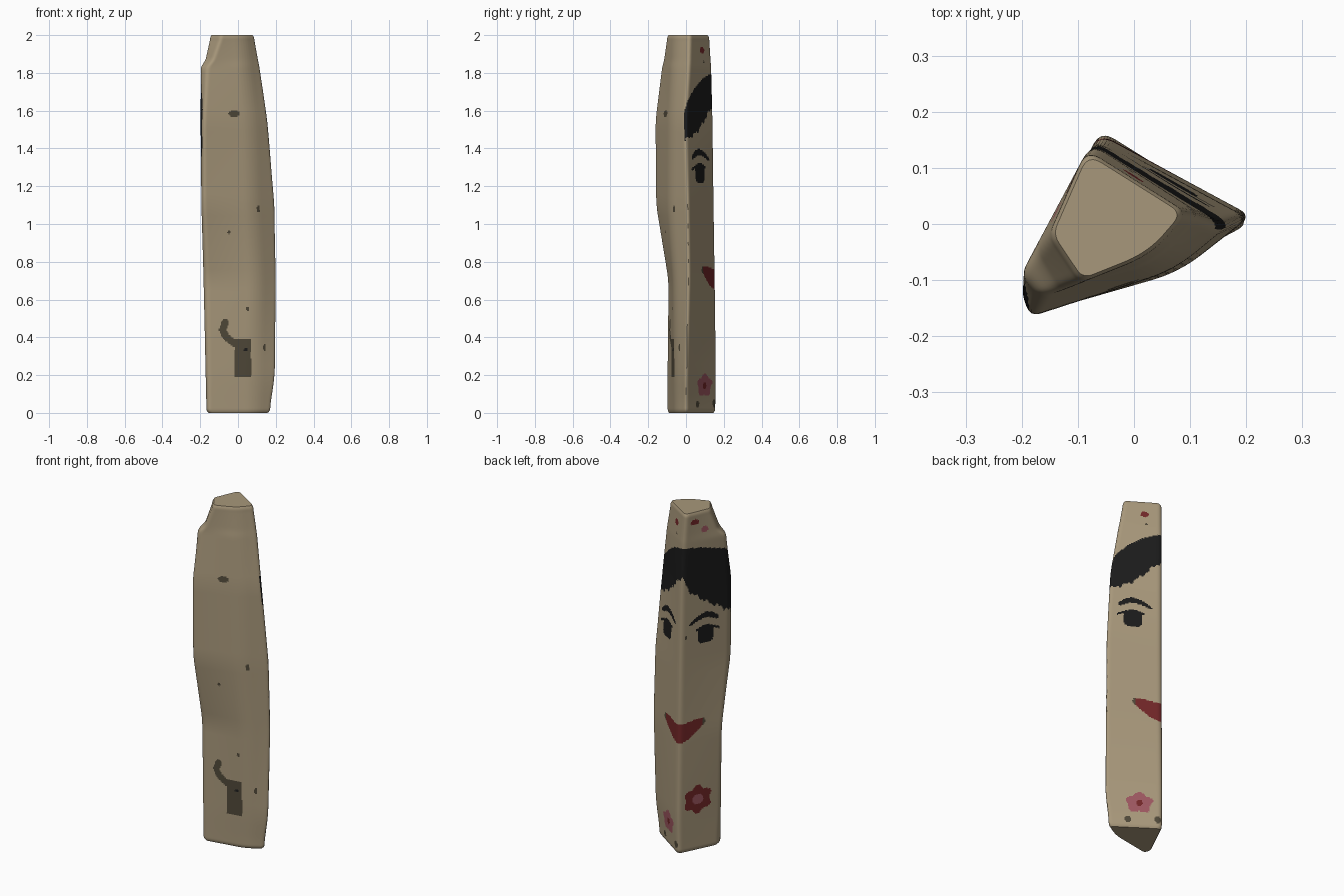
import bpy, bmesh, math
from mathutils import Vector

if "Cube" in bpy.data.objects:
    bpy.data.objects.remove(bpy.data.objects["Cube"])

# Cross-section corners per height: z, left, front-left, front bulge, right, back ridge
LEVELS = [
    (0.03, -.170, -.060, -.160, -.100, .090, -.055, .180, .000, -.060, .165),
    (0.20, -.175, -.070, -.160, -.100, .090, -.060, .206, .000, -.060, .168),
    (0.70, -.187, -.070, -.165, -.094, .100, -.065, .210, .015, -.062, .161),
    (1.10, -.197, -.120, -.185, -.162, .080, -.087, .203, .010, -.066, .155),
    (1.55, -.202, -.120, -.185, -.166, .070, -.082, .165, -.003, -.070, .150),
    (1.83, -.202, -.090, -.165, -.130, .040, -.070, .123, .015, -.077, .143),
    (1.87, -.176, -.050, -.135, -.120, .040, -.062, .115, .017, -.079, .140),
    (1.98, -.152, -.020, -.095, -.105, .030, -.055, .095, .020, -.085, .133),
]
RADII = [.02, .02, .05, .025, .03]
N, ROWS = 168, 286


def lerp_table(table, t):
    """Piecewise linear lookup; first column is the key."""
    if t <= table[0][0]:
        return table[0][1:]
    for a, b in zip(table, table[1:]):
        if t <= b[0]:
            f = (t - a[0]) / (b[0] - a[0])
            return [p + (q - p) * f for p, q in zip(a[1:], b[1:])]
    return table[-1][1:]


def section(z):
    """Rounded outline at height z, as N points with arc length from the back ridge."""
    w = min(.05, .012 + max(0, 1.83 - z) * .3)
    rows = [lerp_table(LEVELS, z + w * k / 3) for k in range(-3, 4)]
    v = [sum(c) / len(rows) for c in zip(*rows)]
    corners = [Vector((v[i], v[i + 1])) for i in range(0, 10, 2)]
    pts = []
    for i in (4, 0, 1, 2, 3):
        p, a, b = corners[i], corners[i - 1], corners[(i + 1) % 5]
        s = p + (a - p).normalized() * min(RADII[i], (a - p).length * .45)
        e = p + (b - p).normalized() * min(RADII[i], (b - p).length * .45)
        for k in range(7):
            t = k / 6
            pts.append(s * (1 - t) ** 2 + p * 2 * t * (1 - t) + e * t * t)
    pts = pts[3:] + pts[:3]
    pts.append(pts[0])
    table, d = [(0, *pts[0])], 0
    for a, b in zip(pts, pts[1:]):
        d += (b - a).length
        table.append((d, *b))
    # softened ends
    edge = min(z, 2 - z)
    k = 1 - .07 * max(0, 1 - edge / .02) ** 2
    ring = [Vector(lerp_table(table, d * i / N)) for i in range(N)]
    mid = sum(ring, Vector((0, 0))) / N
    return [mid + (p - mid) * k for p in ring], d


# Colours
COLOURS = [("wood_tan", (.39, .312, .197)), ("black_paint", (.011, .011, .011)),
           ("red_paint", (.17, .020, .021)), ("pink_paint", (.34, .095, .118)),
           ("brown_paint", (.080, .066, .041))]
TAN, BLACK, RED, PINK, BROWN = range(5)

HAIR_TOP = [(-.30, 1.50), (-.27, 1.60), (-.24, 1.66), (-.18, 1.72), (-.10, 1.77),
            (0, 1.80), (.10, 1.79), (.26, 1.75), (.34, 1.70)]
HAIR_LOW = [(-.30, 1.44), (-.20, 1.47), (-.12, 1.52), (-.06, 1.58), (0, 1.63),
            (.045, 1.54), (.106, 1.49), (.20, 1.43), (.34, 1.35)]
BROW = [(.05, 1.338), (.10, 1.367), (.15, 1.382), (.19, 1.373), (.23, 1.35)]
TAIL = [Vector(p) for p in ((.02, .345), (-.03, .375), (-.065, .405), (-.082, .44), (-.068, .48))]


def blob(a, b, ca, cb, ra, rb, petals=0, depth=.12):
    da, db = (a - ca) / ra, (b - cb) / rb
    return math.hypot(da, db) < 1 + depth * math.cos(petals * math.atan2(da, db)) * (petals > 0)


def near_path(p, path, r):
    for a, b in zip(path, path[1:]):
        t = max(0, min(1, (p - a).dot(b - a) / (b - a).length_squared))
        if (p - a - (b - a) * t).length < r:
            return True
    return False


def front_paint(x, z):
    # small animal shape with curling tail
    if blob(x, z, .04, .335, .01, .008):
        return BLACK
    if -.018 + .02 * (z < .3) * (z - .3) < x < .07 and .19 < z < .39:
        return BROWN
    if near_path(Vector((x, z)), TAIL, .019):
        return BROWN
    # stains
    for cx, cz, rx, rz in ((-.02, 1.583, .03, .017), (.108, 1.08, .009, .017), (-.048, .955, .01, .008),
                           (.05, .55, .008, .012), (.14, .345, .008, .018)):
        if blob(x, z, cx, cz, rx, rz):
            return BROWN
    return TAN


def face_paint(s, z):
    m = abs(s)
    # hair
    rag = .008 * math.sin(s * 90) + .006 * math.sin(s * 210)
    if -.285 < s < .335 and lerp_table(HAIR_LOW, s)[0] + rag < z < lerp_table(HAIR_TOP, s)[0]:
        return BLACK
    # brows
    if .05 < m < .23:
        half = .019 * math.sqrt(max(0, 1 - ((m - .14) / .092) ** 4)) * (.55 + m * 2)
        if abs(z - lerp_table(BROW, m)[0]) < half:
            return BLACK
    # eyes: pupil and upper lash line
    if ((m - .152) / .049) ** 4 + ((z - 1.268) / .051) ** 4 < 1:
        return BLACK
    if .09 < m < .235 and abs(z - 1.307 + 2.5 * (m - .15) ** 2) < .007:
        return BLACK
    # mouth
    if m < .155:
        top = .755 - .008 * math.cos(s * 25)
        if top - .085 * (1 - (m / .155) ** 2) - .012 < z < top + .014:
            return BROWN if m > .138 else RED
    # flowers and dots: s, z, radii, petals, colour
    for cs, cz, rs, rz, n, col in ((.118, .30, .034, .03, 0, PINK), (.118, .30, .08, .076, 6, RED),
                                   (-.12, .145, .017, .017, 0, RED), (-.12, .145, .068, .057, 5, PINK),
                                   (-.09, 1.92, .022, .016, 0, RED), (.06, 1.945, .026, .015, 3, RED),
                                   (.125, 1.89, .022, .018, 0, PINK), (-.18, .045, .017, .018, 0, BROWN),
                                   (-.02, .05, .018, .02, 0, BROWN), (-.08, 1.86, .006, .01, 0, BROWN),
                                   (.03, 1.27, .006, .012, 0, BROWN)):
        if blob(s, z, cs, cz, rs, rz, n):
            return col
    return TAN


# Post: lofted rings, painted by rule
bm = bmesh.new()
rings, lengths = [], []
for r in range(ROWS + 1):
    z = 2 * r / ROWS
    pts, d = section(z)
    rings.append([bm.verts.new((p.x, p.y, z)) for p in pts])
    lengths.append(d)
for r in range(ROWS):
    for i in range(N):
        j = (i + 1) % N
        f = bm.faces.new((rings[r][i], rings[r][j], rings[r + 1][j], rings[r + 1][i]))
        f.normal_update()
        c = f.calc_center_median()
        s = (i + .5) / N
        s = (s if s < .5 else s - 1) * lengths[r]
        f.material_index = front_paint(c.x, c.z) if f.normal.y < -.5 else face_paint(s, c.z)
bm.faces.new(rings[0][::-1])
bm.faces.new(rings[-1])
bmesh.ops.recalc_face_normals(bm, faces=bm.faces[:])

mesh = bpy.data.meshes.new("painted_post")
bm.to_mesh(mesh)
bm.free()
for name, rgb in COLOURS:
    mat = bpy.data.materials.new(name)
    mat.diffuse_color = (*rgb, 1)
    mat.use_nodes = True
    mat.node_tree.nodes["Principled BSDF"].inputs["Base Color"].default_value = mat.diffuse_color
    mesh.materials.append(mat)
post = bpy.data.objects.new("painted_post", mesh)
bpy.context.collection.objects.link(post)
bpy.context.view_layer.objects.active = post
post.select_set(True)
bpy.ops.object.shade_smooth_by_angle(angle=math.radians(35))
